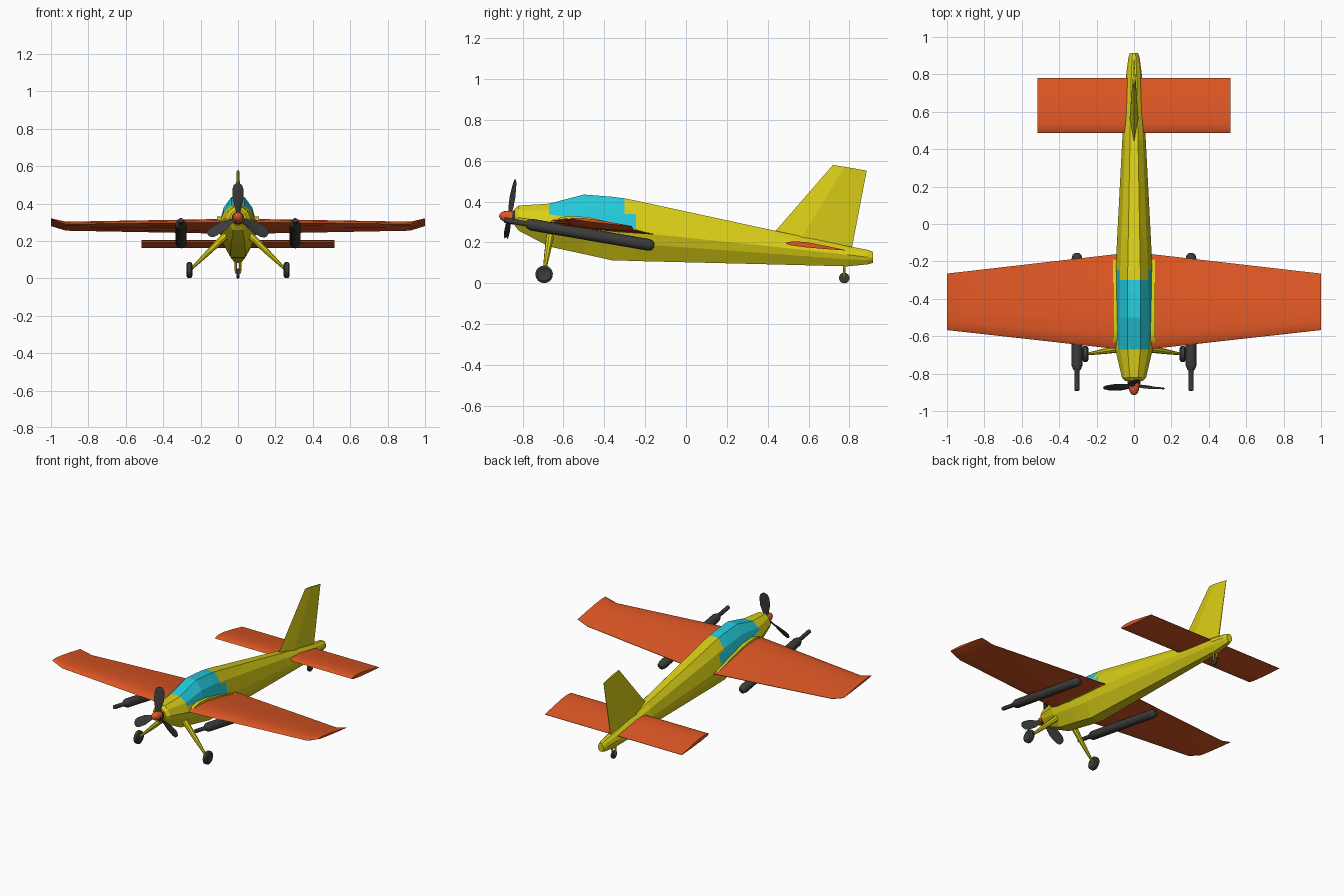
import bpy, bmesh, math
from mathutils import Vector, Matrix

if "Cube" in bpy.data.objects:
    bpy.data.objects.remove(bpy.data.objects["Cube"])


def material(name, rgb):
    m = bpy.data.materials.new(name)
    m.diffuse_color = (*rgb, 1)
    m.use_nodes = True
    m.node_tree.nodes["Principled BSDF"].inputs["Base Color"].default_value = m.diffuse_color
    return m


YELLOW = material("yellow paint", (0.70, 0.62, 0.008))
ORANGE = material("orange paint", (0.73, 0.095, 0.018))
CYAN = material("cyan glass", (0.018, 0.60, 0.72))
DARK = material("dark grey", (0.045, 0.045, 0.042))


def loft(name, rings, mats, smooth=None):
    """Skin a list of equal-length point rings and cap both ends."""
    bm = bmesh.new()
    vs = [[bm.verts.new(p) for p in r] for r in rings]
    n = len(rings[0])
    for a, b in zip(vs, vs[1:]):
        for i in range(n):
            j = (i + 1) % n
            bm.faces.new((a[i], a[j], b[j], b[i]))
    bm.faces.new(vs[0])
    bm.faces.new(vs[-1])
    bmesh.ops.recalc_face_normals(bm, faces=bm.faces)
    me = bpy.data.meshes.new(name)
    bm.to_mesh(me)
    bm.free()
    ob = bpy.data.objects.new(name, me)
    bpy.context.collection.objects.link(ob)
    for m in mats:
        me.materials.append(m)
    if smooth:
        bpy.ops.object.select_all(action='DESELECT')
        bpy.context.view_layer.objects.active = ob
        ob.select_set(True)
        bpy.ops.object.shade_smooth_by_angle(angle=math.radians(smooth))
    return ob


def lathe(name, origin, axis, profile, mat, sides=14):
    """Turn (distance, radius) pairs around an axis."""
    axis = Vector(axis).normalized()
    u = axis.orthogonal().normalized()
    v = axis.cross(u)
    rings = []
    for d, r in profile:
        c = Vector(origin) + axis * d
        rings.append([c + (u * math.cos(t) + v * math.sin(t)) * r
                      for t in (2 * math.pi * i / sides for i in range(sides))])
    return loft(name, rings, [mat], 40)


# fuselage: stations of y, half width, top z, widest z, bottom z
stations = [
    (-0.84, 0.045, 0.365, 0.325, 0.285),
    (-0.82, 0.065, 0.382, 0.322, 0.258),
    (-0.67, 0.100, 0.392, 0.300, 0.180),
    (-0.50, 0.103, 0.438, 0.278, 0.143),
    (-0.36, 0.102, 0.427, 0.262, 0.112),
    (-0.30, 0.100, 0.419, 0.255, 0.111),
    (-0.245, 0.099, 0.408, 0.249, 0.109),
    (0.45, 0.063, 0.256, 0.177, 0.092),
    (0.79, 0.043, 0.183, 0.140, 0.083),
    (0.89, 0.030, 0.165, 0.128, 0.093),
    (0.915, 0.022, 0.155, 0.125, 0.100),
]
half = [(0.34, 0.98), (0.75, 0.62), (1, 0.0), (0.86, -0.4), (0.38, -1)]
section = half + [(-x, z) for x, z in reversed(half)]
rings = [[(x * w, y, c + z * ((t - c) if z > 0 else (c - b))) for x, z in section]
         for y, w, t, c, b in stations]
fuselage = loft("fuselage", rings, [YELLOW, CYAN])

# canopy glass: cut along a sloping sill line and colour the faces above it
bm = bmesh.new()
bm.from_mesh(fuselage.data)
sill, normal = Vector((0, -0.66, 0.337)), Vector((0, 0.17, 1)).normalized()
bmesh.ops.bisect_plane(bm, geom=bm.verts[:] + bm.edges[:] + bm.faces[:],
                       plane_co=sill, plane_no=normal)
bmesh.ops.bisect_plane(bm, geom=bm.verts[:] + bm.edges[:] + bm.faces[:],
                       plane_co=(0, 0, 0.34), plane_no=(0, 0, 1))
for f in bm.faces:
    c = f.calc_center_median()
    in_length = -0.67 < c.y < -0.30 or (-0.30 < c.y < -0.245 and c.z < 0.34)
    if in_length and (c - sill).dot(normal) > 0:
        f.material_index = 1
bm.to_mesh(fuselage.data)
bm.free()

# aerofoil: fraction along chord, thickness offset
foil = [(0, 0), (0.04, 0.32), (0.15, 0.6), (0.35, 0.7), (0.65, 0.45), (1, 0.04),
        (1, -0.04), (0.65, -0.2), (0.3, -0.3), (0.08, -0.22)]


def wing(name, stations, mat):
    """Stations: x, leading y, leading z, trailing y, trailing z, thickness."""
    full = [(-s[0], *s[1:]) for s in reversed(stations)] + stations
    rings = [[(x, ly + (ty - ly) * f, lz + (tz - lz) * f + h * t) for f, h in foil]
             for x, ly, lz, ty, tz, t in full]
    return loft(name, rings, [mat], 35)


wing("main_wing", [(0.05, -0.673, 0.300, -0.156, 0.240, 0.045),
                   (0.92, -0.576, 0.290, -0.256, 0.256, 0.030),
                   (1.00, -0.567, 0.318, -0.265, 0.280, 0.014)], ORANGE)
wing("wing_root_fairing", [(0.112, -0.645, 0.302, -0.175, 0.242, 0.062)], YELLOW)
wing("tailplane", [(0.03, 0.487, 0.195, 0.780, 0.162, 0.026),
                   (0.515, 0.487, 0.195, 0.780, 0.162, 0.026)], ORANGE)

# tail fin: diamond section tapering upward
fin = []
for ly, lz, ty, tz, w in [(0.42, 0.235, 0.81, 0.16, 0.024), (0.72, 0.58, 0.885, 0.552, 0.007)]:
    fin.append([(s * w, ly + (ty - ly) * f, lz + (tz - lz) * f)
                for f, s in [(0, 0), (0.35, 1), (1, 0.12), (1, -0.12), (0.35, -1)]])
loft("tail_fin", fin, [YELLOW])

# spinner
tilt = Matrix.Rotation(math.radians(-9), 4, 'X')
hub = Vector((0, -0.865, 0.325))
nose = tilt @ Vector((0, -1, 0))
lathe("spinner", hub, nose, [(-0.03, 0.030), (0.0, 0.030), (0.025, 0.026),
                             (0.042, 0.018), (0.05, 0.006)], ORANGE)
lathe("propeller_hub", hub, nose, [(-0.04, 0.02), (-0.04, 0.034), (-0.012, 0.034),
                                   (-0.012, 0.02)], DARK)

# propeller: three twisted blades
for k in range(3):
    turn = Matrix.Translation(hub) @ tilt @ Matrix.Rotation(k * math.tau / 3, 4, 'Y')
    rings = []
    for r, w, a in [(0.01, 0.010, 45), (0.05, 0.020, 38), (0.10, 0.032, 26),
                    (0.155, 0.031, 18), (0.175, 0.024, 16), (0.185, 0.010, 15)]:
        ca, sa = math.cos(math.radians(a)), math.sin(math.radians(a))
        ring = []
        for u, v in [(-1, 0), (0, 0.005), (1, 0), (0, -0.005)]:
            ring.append(turn @ Vector((u * w * ca - v * sa, u * w * sa + v * ca, r)))
        rings.append(ring)
    loft(f"propeller_blade_{k + 1}", rings, [DARK], 40)

for side, s in (("left", -1), ("right", 1)):
    # pod with barrel under each wing
    lathe(side + "_wing_pod", (s * 0.305, -0.89, 0.310), (0, 1, -0.172),
          [(0, 0.013), (0.105, 0.013), (0.115, 0.021), (0.135, 0.029), (0.715, 0.029),
           (0.735, 0.024), (0.745, 0.012)], DARK)
    # main gear leg and wheel
    a, b = Vector((s * 0.06, -0.665, 0.235)), Vector((s * 0.25, -0.695, 0.05))
    length = (b - a).length
    lathe(side + "_gear_leg", a, b - a,
          [(0, 0.020), (length * 0.5, 0.015), (length, 0.007)], YELLOW, 8)
    lathe(side + "_main_wheel", (s * 0.26, -0.695, 0.044), (1, 0, 0),
          [(-0.012, 0.018), (-0.016, 0.032), (-0.009, 0.043), (0.009, 0.043),
           (0.016, 0.032), (0.012, 0.018)], DARK, 18)
    # tail wheel fork
    lathe(side + "_tail_fork", (s * 0.012, 0.775, 0.025), (0, 0, 1),
          [(0, 0.005), (0.075, 0.008)], YELLOW, 6)

# tail wheel
lathe("tail_wheel", (0, 0.775, 0.026), (1, 0, 0),
      [(-0.008, 0.018), (-0.006, 0.026), (0.006, 0.026), (0.008, 0.018)], DARK, 16)
